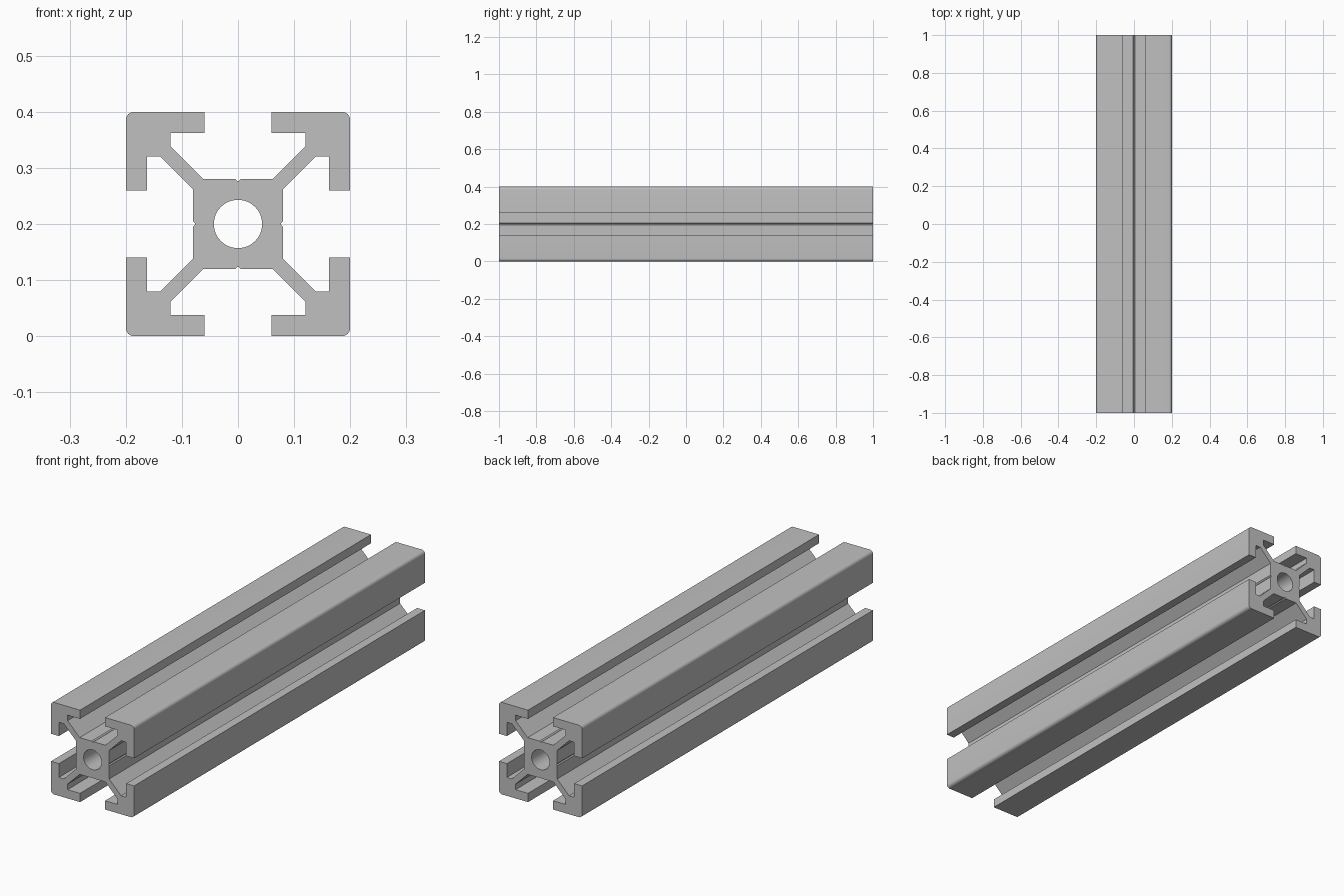
import bpy, bmesh, math
from mathutils import Matrix, Vector

if "Cube" in bpy.data.objects:
    bpy.data.objects.remove(bpy.data.objects["Cube"])

LENGTH = 2.0
CENTRE_Z = 0.2
HOLE_RADIUS = 0.043
CORNER = 0.015

# One quarter of the cross-section, from the right groove round to the top groove
quarter = [(0.076, 0), (0.08, 0.005), (0.08, 0.062), (0.138, 0.12),
           (0.162, 0.12), (0.162, 0.06), (0.2, 0.06)]
for i in range(9):
    a = math.radians(90 * i / 8)
    quarter.append((0.2 - CORNER + CORNER * math.cos(a),
                    0.2 - CORNER + CORNER * math.sin(a)))
quarter += [(0.06, 0.2), (0.06, 0.162), (0.12, 0.162), (0.12, 0.138),
            (0.062, 0.08), (0.005, 0.08)]

# Four rotated quarters make the outline; a circle makes the centre bore
outline = []
for k in range(4):
    turn = Matrix.Rotation(k * math.pi / 2, 2)
    outline += [turn @ Vector(p) for p in quarter]
bore = [Vector((HOLE_RADIUS * math.cos(t * math.tau / 48),
                HOLE_RADIUS * math.sin(t * math.tau / 48))) for t in range(48)]

bm = bmesh.new()


def add_loop(points):
    verts = [bm.verts.new((p.x, -LENGTH / 2, p.y + CENTRE_Z)) for p in points]
    return [bm.edges.new((v, verts[(i + 1) % len(verts)])) for i, v in enumerate(verts)]


# Fill the front end, then extrude it along the length of the rail
edges = add_loop(outline) + add_loop(bore)
bmesh.ops.triangle_fill(bm, edges=edges, use_beauty=True, use_dissolve=False,
                        normal=(0, -1, 0))
result = bmesh.ops.extrude_face_region(bm, geom=bm.faces[:], use_keep_orig=True)
moved = [g for g in result["geom"] if isinstance(g, bmesh.types.BMVert)]
bmesh.ops.translate(bm, verts=moved, vec=(0, LENGTH, 0))
bmesh.ops.recalc_face_normals(bm, faces=bm.faces[:])

mesh = bpy.data.meshes.new("slotted_rail")
bm.to_mesh(mesh)
bm.free()
rail = bpy.data.objects.new("slotted_rail", mesh)
bpy.context.collection.objects.link(rail)

# Plain grey metal
grey = bpy.data.materials.new("aluminium_grey")
grey.diffuse_color = (0.53, 0.53, 0.53, 1)
grey.use_nodes = True
grey.node_tree.nodes["Principled BSDF"].inputs["Base Color"].default_value = grey.diffuse_color
mesh.materials.append(grey)

# Smooth bore and rounded corners, crisp edges elsewhere
bpy.context.view_layer.objects.active = rail
rail.select_set(True)
bpy.ops.object.shade_smooth_by_angle(angle=math.radians(30))
